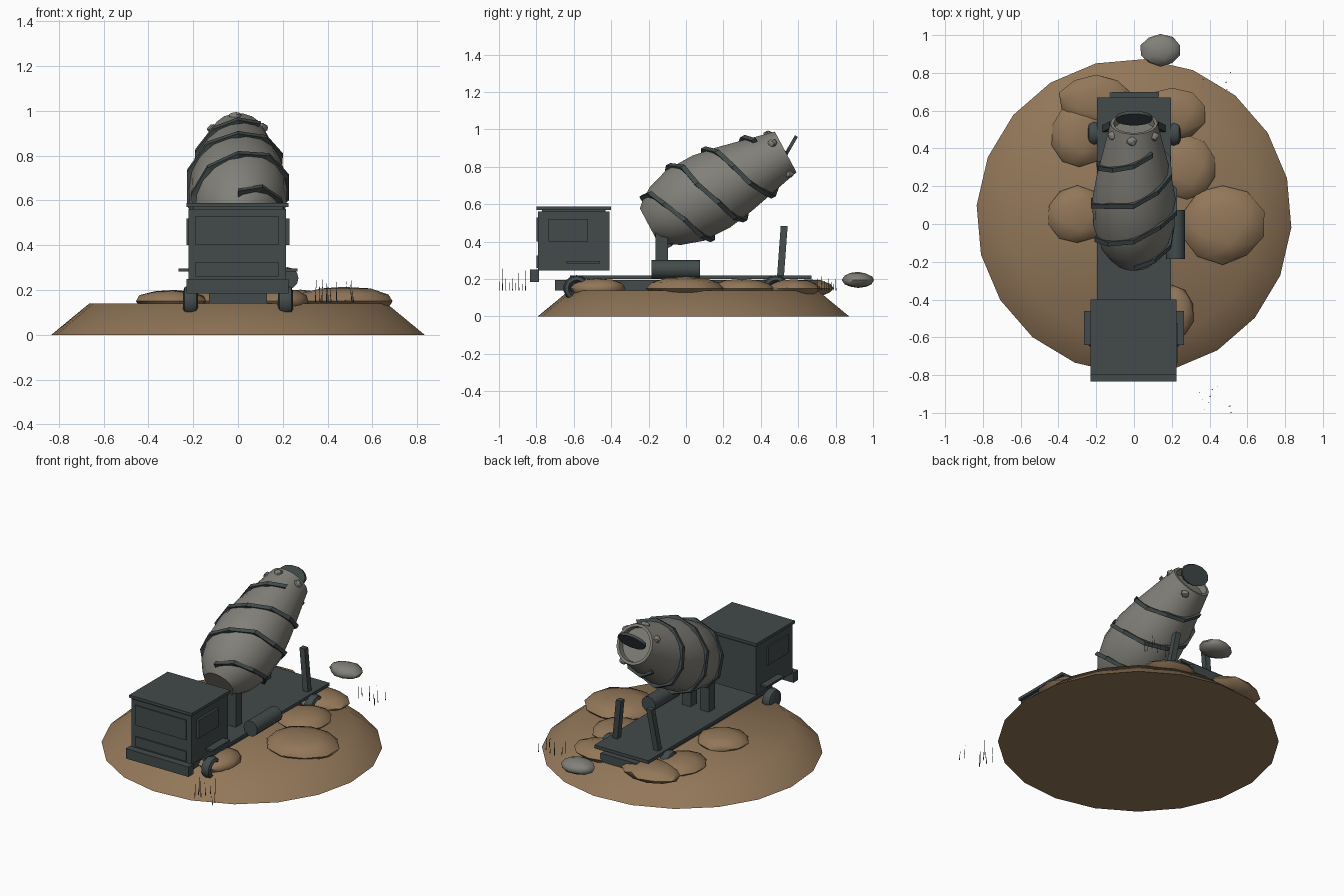
import bpy, bmesh, math, random
from mathutils import Matrix, Vector

random.seed(4)
cube = bpy.data.objects.get("Cube")
if cube:
    bpy.data.objects.remove(cube, do_unlink=True)


def material(name, rgb):
    m = bpy.data.materials.new(name)
    m.use_nodes = True
    m.diffuse_color = (*rgb, 1)
    m.node_tree.nodes["Principled BSDF"].inputs["Base Color"].default_value = (*rgb, 1)
    return m


DIRT = material("dirt_brown", (0.29, 0.185, 0.1))
METAL = material("dark_metal", (0.056, 0.07, 0.07))
CONCRETE = material("concrete_grey", (0.22, 0.215, 0.19))


def finish(name, bm, mat, smooth=None):
    bmesh.ops.recalc_face_normals(bm, faces=bm.faces)
    me = bpy.data.meshes.new(name)
    bm.to_mesh(me)
    bm.free()
    me.materials.append(mat)
    ob = bpy.data.objects.new(name, me)
    bpy.context.collection.objects.link(ob)
    if smooth:
        bpy.ops.object.select_all(action="DESELECT")
        ob.select_set(True)
        bpy.context.view_layer.objects.active = ob
        bpy.ops.object.shade_smooth_by_angle(angle=math.radians(smooth))
    return ob


def box(name, xs, ys, zs, mat=METAL):
    bm = bmesh.new()
    bmesh.ops.create_cube(bm, size=1)
    for v in bm.verts:
        v.co = [(a + b) / 2 + c * (b - a) for (a, b), c in zip((xs, ys, zs), v.co)]
    return finish(name, bm, mat)


def post(name, start, end, size):
    start, end = Vector(start), Vector(end)
    bm = bmesh.new()
    bmesh.ops.create_cube(bm, size=1)
    for v in bm.verts:
        p = start if v.co.z < 0 else end
        v.co = (p.x + v.co.x * size, p.y + v.co.y * size, p.z)
    return finish(name, bm, METAL)


def blob(name, center, radii, mat, jitter=0.06):
    bm = bmesh.new()
    bmesh.ops.create_icosphere(bm, subdivisions=2, radius=1)
    for v in bm.verts:
        k = 1 + random.uniform(-jitter, jitter)
        v.co = [c + r * k * p for c, r, p in zip(center, radii, v.co)]
    return finish(name, bm, mat, 40)


def lathe(name, profile, sides, mat, matrix, smooth=40):
    bm = bmesh.new()
    rings = []
    for z, r in profile:
        rings.append([bm.verts.new((r * math.cos(a), r * math.sin(a), z))
                      for a in (math.tau * i / sides for i in range(sides))])
    for lo, hi in zip(rings, rings[1:]):
        for i in range(sides):
            j = (i + 1) % sides
            bm.faces.new((lo[i], lo[j], hi[j], hi[i]))
    bm.faces.new(rings[0])
    bm.faces.new(rings[-1])
    bm.transform(matrix)
    return finish(name, bm, mat, smooth)


# Dirt base and heaps
lathe("dirt_base", [(0, 0.835), (0.14, 0.665)], 20, DIRT,
      Matrix.Translation((0, 0.04, 0)) @ Matrix.Rotation(-0.07, 4, "Z"), 60)
heaps = [(0.47, 0, 0.225, 0.21, 0.065), (-0.3, 0.05, 0.16, 0.155, 0.05),
         (-0.2, 0.65, 0.2, 0.14, 0.05), (-0.29, 0.47, 0.15, 0.17, 0.05),
         (0.2, 0.58, 0.18, 0.14, 0.05), (0.28, 0.3, 0.16, 0.17, 0.05),
         (0.2, -0.47, 0.12, 0.15, 0.055)]
for x, y, rx, ry, rz in heaps:
    blob("dirt_heap", (x, y, 0.15), (rx, ry, rz), DIRT, 0.04)
blob("loose_rock", (0.14, 0.92, 0.195), (0.11, 0.085, 0.042), CONCRETE, 0.05)

# Chassis and deck
box("deck", (-0.195, 0.195), (-0.62, 0.67), (0.2, 0.22))
box("chassis_frame", (-0.13, 0.13), (-0.7, 0.7), (0.14, 0.195))

# Cab
box("cab", (-0.22, 0.215), (-0.79, -0.41), (0.245, 0.562))
box("cab_roof", (-0.23, 0.225), (-0.8, -0.4), (0.57, 0.588))
box("roof_seal", (-0.2, 0.2), (-0.77, -0.43), (0.56, 0.572))
box("bumper", (-0.23, 0.225), (-0.835, -0.785), (0.185, 0.25))
box("windshield", (-0.19, 0.18), (-0.798, -0.789), (0.4, 0.53))
box("grille", (-0.19, 0.18), (-0.798, -0.789), (0.26, 0.325))

# Parts on both sides
for side in (-1, 1):
    def span(a, b):
        return tuple(sorted((side * a, side * b)))
    box("side_window", span(0.213, 0.23), (-0.735, -0.525), (0.4, 0.52))
    box("cab_step", span(0.2, 0.265), (-0.64, -0.46), (0.283, 0.296))
    post("rear_post", (side * 0.15, 0.505, 0.21), (side * 0.11, 0.525, 0.485), 0.037)
    post("drum_post", (side * 0.065, -0.13, 0.21), (side * 0.065, -0.13, 0.45), 0.065)
    for name, y in (("front_wheel", -0.585), ("rear_wheel", 0.48)):
        turn = Matrix.Translation((side * 0.212, y, 0.15)) @ Matrix.Rotation(math.pi / 2, 4, "Y")
        lathe(name, [(-0.033, 0.045), (-0.026, 0.063), (0, 0.071), (0.026, 0.063), (0.033, 0.045),
                     (0.015, 0.032), (-0.015, 0.032)], 14, METAL, turn, 50)
lathe("fuel_tank", [(-0.13, 0.05), (0.13, 0.05)], 12, METAL,
      Matrix.Translation((0.22, -0.055, 0.252)) @ Matrix.Rotation(math.pi / 2, 4, "X"))

# Tilted drum with a slightly recessed mouth
profile = [(0, 0.1), (0.03, 0.13), (0.1, 0.178), (0.22, 0.217), (0.38, 0.22),
           (0.52, 0.197), (0.68, 0.16), (0.83, 0.125), (0.83, 0.108), (0.79, 0.105)]
tilt = Matrix.Translation((0, -0.2, 0.49)) @ Matrix.Rotation(math.radians(-62), 4, "X")
lathe("drum", profile, 18, CONCRETE, tilt, 40)


def drum_radius(z):
    for (z0, r0), (z1, r1) in zip(profile, profile[1:8]):
        if z <= z1:
            return r0 + (r1 - r0) * (z - z0) / (z1 - z0)
    return profile[7][1]


# Bent metal straps spiralling around the drum
for strand in range(2):
    bm = bmesh.new()
    last = None
    steps = 17
    for i in range(steps):
        angle = -math.pi / 2 + strand * math.pi + i * math.tau / 10
        z = 0.05 + i * 0.041 + random.uniform(-0.012, 0.012)
        ring = []
        for dz, dr in ((-0.013, -0.012), (0.013, -0.012), (0.013, 0.02), (-0.013, 0.02)):
            r = drum_radius(z) + dr
            ring.append(bm.verts.new((r * math.cos(angle), r * math.sin(angle), z + dz)))
        if last:
            for k in range(4):
                n = (k + 1) % 4
                bm.faces.new((last[k], last[n], ring[n], ring[k]))
        if i in (0, steps - 1):
            bm.faces.new(ring)
        last = ring
    bm.transform(tilt)
    finish("drum_strap", bm, METAL)

# Hatch leaning in the mouth, hardened lumps on the rim
lathe("mouth_hatch", [(-0.009, 1), (0.009, 1)], 14, METAL,
      Matrix.Translation((0, 0.56, 0.912)) @ Matrix.Rotation(math.radians(-120), 4, "X")
      @ Matrix.Diagonal((0.098, 0.062, 1, 1)))
for angle in (-150, -95, -35, 60):
    a = math.radians(angle)
    p = tilt @ Vector((0.127 * math.cos(a), 0.127 * math.sin(a), 0.79))
    blob("rim_lump", p, (0.028, 0.025, 0.022), CONCRETE, 0.15)

# Sparse dry grass
for y0, y1 in ((0.7, 0.8), (-1, -0.86)):
    bm = bmesh.new()
    for i in range(9):
        x, y = random.uniform(0.34, 0.52), y0 + (y1 - y0) * i / 8
        top = random.uniform(0.2, 0.27)
        tip = bm.verts.new((x + random.uniform(-0.01, 0.01), y, top))
        feet = [bm.verts.new((x + dx, y + dy, 0.14))
                for dx, dy in ((-0.003, 0), (0.003, 0), (0, 0.004))]
        for k in range(3):
            bm.faces.new((feet[k], feet[(k + 1) % 3], tip))
    finish("grass_tuft", bm, METAL)
